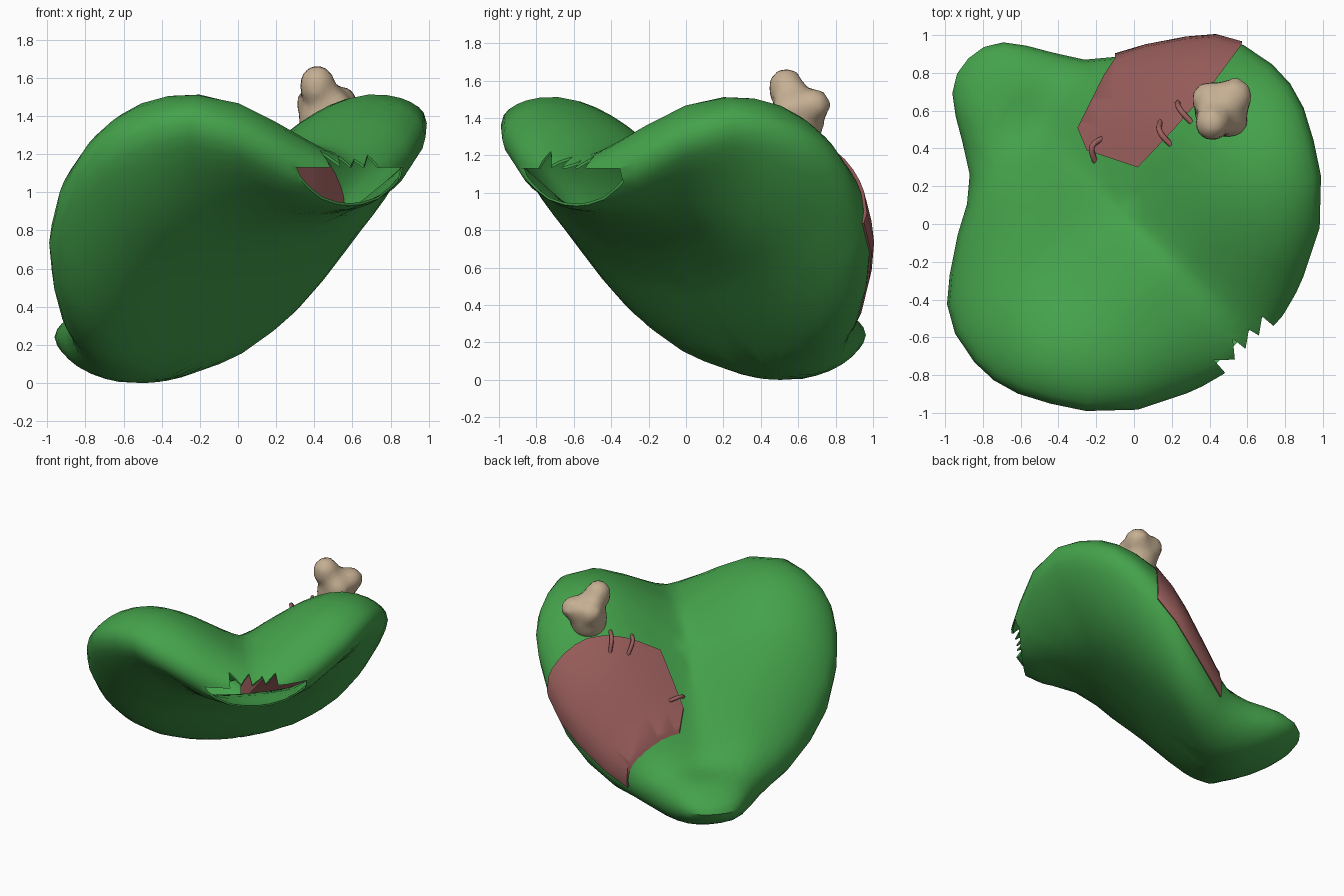
import bpy, bmesh, math
from mathutils import Vector

if "Cube" in bpy.data.objects:
    bpy.data.objects.remove(bpy.data.objects["Cube"])

R2 = math.sqrt(2)


def material(name, rgb):
    m = bpy.data.materials.new(name)
    m.diffuse_color = (*rgb, 1)
    m.use_nodes = True
    m.node_tree.nodes["Principled BSDF"].inputs["Base Color"].default_value = m.diffuse_color
    return m


GREEN = material("leaf green", (0.058, 0.36, 0.07))
RED = material("dusty red", (0.33, 0.115, 0.11))
BONE = material("bone tan", (0.56, 0.43, 0.29))

# Half outline of the heart: u runs along the symmetry diagonal, v across it
HALF = [(-1.24, 0), (-1.225, .1), (-1.17, .19), (-1.07, .265), (-.95, .335), (-.80, .43),
        (-.70, .55), (-.62, .70), (-.5, .88), (-.40, 1.0), (-.26, 1.08), (-.08, 1.115),
        (.06, 1.11), (.2, 1.07), (.36, .985), (.52, .88), (.71, .68), (.83, .44),
        (.91, .23), (.945, .1), (.95, 0)]
OUTLINE = HALF + [(u, -v) for u, v in HALF[-2:0:-1]]
# Heights of upper and lower skin along the diagonal
UPPER = [(-1.4, .34), (-1.2, .38), (-1.05, .43), (-.88, .42), (-.74, .40), (-.62, .51),
         (-.45, .71), (-.2, 1.01), (.1, 1.19), (.3, 1.25), (.6, 1.25), (.87, 1.22), (1.1, 1.15)]
LOWER = [(-1.4, .18), (-1.2, .10), (-1.05, .03), (-.85, 0), (-.7, -.01), (-.5, .05),
         (-.28, .26), (0, .55), (.3, .79), (.55, .88), (.87, .87), (1.1, .88)]


def smoothstep(a, b, x):
    t = min(max((x - a) / (b - a), 0), 1)
    return t * t * (3 - 2 * t)


def along(table, x):
    total = 0
    for d in (-.06, -.03, 0, .03, .06):
        u = min(max(x + d, -1.4), 1.1)
        for (a, za), (b, zb) in zip(table, table[1:]):
            if u <= b:
                total += za + (zb - za) * (u - a) / (b - a)
                break
    return total / 5


def skins(u, v):
    """Middle height and half thickness at a point: lobed top, bowl-shaped bottom."""
    sv = math.sqrt(v * v + .0049) - .07
    lift = .33 * math.sin(sv * math.pi / 1.6)
    lift *= smoothstep(-1.1, -.35, u) * (1 - .3 * smoothstep(.5, .95, u))
    top = along(UPPER, u) + lift
    low = along(LOWER, u) + .1 * v ** 2 + .14 * v ** 4
    low += .13 * smoothstep(.2, .6, u) * smoothstep(.25, .75, abs(v))
    return (top + low) / 2, (top - low) / 2


def to_world(u, v, z):
    return Vector(((u + v) / R2, (v - u) / R2, z))


def new_object(name, bm, mat):
    bmesh.ops.recalc_face_normals(bm, faces=bm.faces)
    me = bpy.data.meshes.new(name)
    bm.to_mesh(me)
    bm.free()
    ob = bpy.data.objects.new(name, me)
    bpy.context.collection.objects.link(ob)
    if mat:
        me.materials.append(mat)
    return ob


def heart(name, mat, grow=0.0, flat_bottom=False):
    """Puffy heart made of rings shrinking to a pole on top and bottom."""
    bm = bmesh.new()
    rings = [.12, .25, .38, .46, .54, .62, .71, .8, .87, .92, .96, .985]
    c = -.1

    def height(u, v, r, side):
        mid, half = skins(u, v)
        if side < 0 and flat_bottom:
            return mid - .06
        return mid + side * (half * math.sqrt(1 - r ** 5) + grow)

    def ring(r, side):
        out = []
        for u, v in OUTLINE:
            k = r * (1 + grow / math.hypot(u - c, v))
            z = height(c + (u - c) * r, v * r, r, side)
            out.append(bm.verts.new(to_world(c + (u - c) * k, v * k, z)))
        return out

    loops = [ring(r, 1) for r in rings] + [ring(1, 0)] + [ring(r, -1) for r in reversed(rings)]
    n = len(OUTLINE)
    for a, b in zip(loops, loops[1:]):
        for i in range(n):
            bm.faces.new((a[i], a[(i + 1) % n], b[(i + 1) % n], b[i]))
    for loop, side in ((loops[0], 1), (loops[-1], -1)):
        pole = bm.verts.new(to_world(c, 0, height(c, 0, 0, side)))
        for i in range(n):
            bm.faces.new((loop[i], loop[(i + 1) % n], pole))
    return new_object(name, bm, mat)


def prism(name, pts, z0, z1):
    bm = bmesh.new()
    f = bm.faces.new([bm.verts.new((x, y, z0)) for x, y in pts])
    top = bmesh.ops.extrude_face_region(bm, geom=[f])["geom"]
    bmesh.ops.translate(bm, vec=(0, 0, z1 - z0),
                        verts=[g for g in top if isinstance(g, bmesh.types.BMVert)])
    ob = new_object(name, bm, None)
    ob.hide_render = True
    return ob


def activate(ob):
    bpy.ops.object.select_all(action='DESELECT')
    bpy.context.view_layer.objects.active = ob
    ob.select_set(True)


def apply(ob, kind, **props):
    activate(ob)
    m = ob.modifiers.new("step", kind)
    for k, v in props.items():
        setattr(m, k, v)
    bpy.ops.object.modifier_apply(modifier=m.name)


def smooth(ob, deg=40):
    activate(ob)
    bpy.ops.object.shade_smooth_by_angle(angle=math.radians(deg))


# Hollow body with a jagged hole torn in the front
body = heart("heart_body", GREEN)
apply(body, 'SOLIDIFY', thickness=.012, offset=-1)
zigzag = [(.90, .14), (.825, .134), (.885, .05), (.825, .035), (.885, -.05), (.80, -.06),
          (.885, -.13), (.81, -.21), (.885, -.215), (1.2, -.23), (1.2, .15)]
lip = [(.83, -.43), (1.2, -.43), (1.2, .36), (.83, .36)]
cutters = [prism("jagged_cutter", [to_world(u, v, 0)[:2] for u, v in zigzag], 1.03, 1.6),
           prism("lip_cutter", [to_world(u, v, 0)[:2] for u, v in lip], .5, 1.13)]
for cutter in cutters:
    apply(body, 'BOOLEAN', object=cutter, operation='DIFFERENCE', solver='EXACT')
smooth(body)

# Sewn-on patch follows the top of the body and wraps over its rim
patch = heart("patch", RED, grow=.018, flat_bottom=True)
area = [(-.30, .51), (-.25, .39), (.02, .30), (.21, .5), (.40, .72), (.57, .95),
        (.6, 1.3), (-.1, 1.3), (-.1, .88), (-.16, .79)]
shape = prism("patch_cutter", area, -.5, 2)
apply(patch, 'BOOLEAN', object=shape, operation='INTERSECT', solver='EXACT')
smooth(patch)

# Thread stitches across the patch border
down = Vector((0, 0, -1))
for i, (a, b) in enumerate([((-.21, .33), (-.16, .46)), ((.19, .42), (.14, .55)),
                            ((.30, .54), (.23, .65))]):
    cu = bpy.data.curves.new("stitch_%d" % (i + 1), 'CURVE')
    cu.dimensions = '3D'
    cu.bevel_depth = .015
    cu.bevel_resolution = 2
    cu.use_fill_caps = True
    sp = cu.splines.new('POLY')
    sp.points.add(6)
    ends = [body.ray_cast(Vector((*p, 3)), down)[1] for p in (a, b)]
    normal = body.ray_cast(Vector((*a, 3)), down)[2]
    for j in range(7):
        t = j / 6
        p = ends[0].lerp(ends[1], t) + normal * (.06 * math.sin(math.pi * t) - .01)
        sp.points[j].co = (*p, 1)
    ob = bpy.data.objects.new(cu.name, cu)
    cu.materials.append(RED)
    bpy.context.collection.objects.link(ob)

# Bone stump: shaft and knobs fused together
bm = bmesh.new()
for (x, y, z), r, sz in [((.455, .60, 1.38), .145, 1.2), ((.415, .535, 1.56), .10, 1.15),
                         ((.53, .675, 1.47), .105, .9), ((.40, .66, 1.46), .10, 1),
                         ((.51, .55, 1.44), .10, 1), ((.47, .60, 1.48), .10, 1)]:
    vs = bmesh.ops.create_icosphere(bm, subdivisions=2, radius=r)["verts"]
    bmesh.ops.scale(bm, vec=(1, 1, sz), verts=vs)
    bmesh.ops.translate(bm, vec=(x, y, z), verts=vs)
bone = new_object("bone", bm, BONE)
apply(bone, 'REMESH', mode='VOXEL', voxel_size=.035)
apply(bone, 'SMOOTH', factor=.5, iterations=3)
smooth(bone, 60)

for helper in cutters + [shape]:
    bpy.data.objects.remove(helper)
